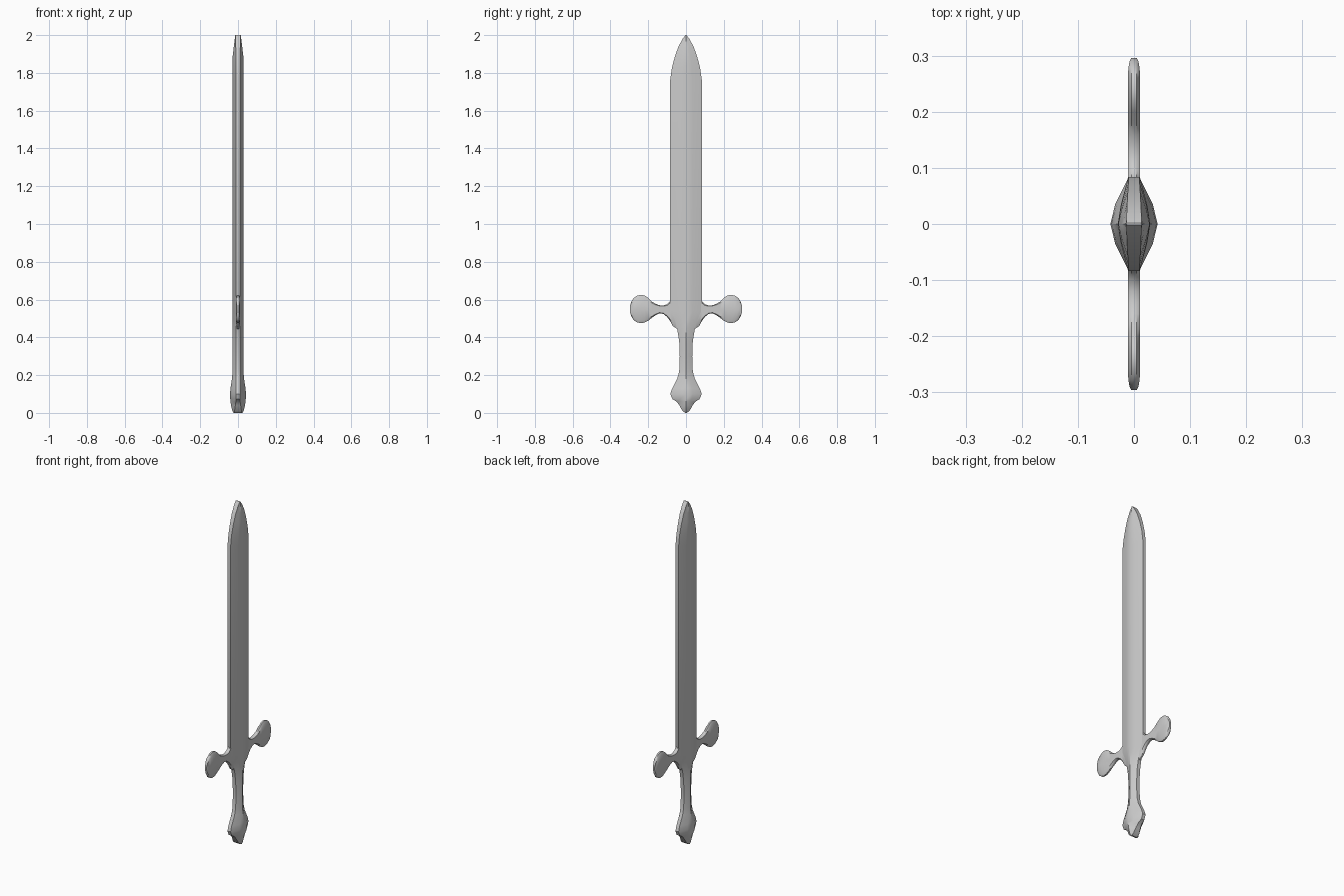
import bpy, bmesh
from mathutils import Vector


def loft(name, rings):
    """Skin a list of equal-length point rings and cap both ends."""
    bm = bmesh.new()
    loops = [[bm.verts.new(p) for p in ring] for ring in rings]
    n = len(loops[0])
    for a, b in zip(loops, loops[1:]):
        for i in range(n):
            j = (i + 1) % n
            bm.faces.new((a[i], a[j], b[j], b[i]))
    bm.faces.new(loops[0])
    bm.faces.new(loops[-1])
    bmesh.ops.recalc_face_normals(bm, faces=bm.faces)
    mesh = bpy.data.meshes.new(name)
    bm.to_mesh(mesh)
    bm.free()
    obj = bpy.data.objects.new(name, mesh)
    bpy.context.collection.objects.link(obj)
    return obj


def section(w, t, e, mid_w, mid_t):
    """Symmetric ridged section: thickness t at the ridge, e at the edge."""
    q = [(t, 0), (t * mid_t, w * mid_w), (e, w)]
    half = q + [(-x, y) for x, y in reversed(q)]
    return half + [(-t * mid_t, -w * mid_w), (-e, -w), (e, -w),
                   (t * mid_t, -w * mid_w)]


def smooth(obj, angle):
    bpy.ops.object.select_all(action='DESELECT')
    obj.select_set(True)
    bpy.context.view_layer.objects.active = obj
    bpy.ops.object.shade_smooth_by_angle(angle=angle)


# Blade, grip and pommel: z, half width, half thickness, half edge thickness
blade_stations = [
    (0.0, 0.004, 0.024, 0.018), (0.012, 0.020, 0.030, 0.018),
    (0.04, 0.035, 0.037, 0.014), (0.06, 0.050, 0.040, 0.011),
    (0.073, 0.072, 0.041, 0.010), (0.10, 0.083, 0.042, 0.010),
    (0.13, 0.073, 0.040, 0.010), (0.18, 0.047, 0.032, 0.010),
    (0.22, 0.036, 0.029, 0.010), (0.30, 0.033, 0.028, 0.010),
    (0.38, 0.036, 0.028, 0.010), (0.44, 0.046, 0.029, 0.010),
    (0.49, 0.062, 0.029, 0.010), (0.54, 0.084, 0.029, 0.010),
    (1.76, 0.084, 0.029, 0.010), (1.83, 0.074, 0.029, 0.010),
    (1.89, 0.058, 0.028, 0.011), (1.94, 0.040, 0.022, 0.012),
    (1.98, 0.018, 0.017, 0.013), (2.0, 0.002, 0.015, 0.013)]
blade = loft("blade_and_hilt", [
    [(x, y, z) for x, y in section(w, t, e, 0.42, 0.80)]
    for z, w, t, e in blade_stations])
smooth(blade, 0.5)

# Guard arm with flat paddle end: y, bottom z, top z, half thickness
arm_stations = [
    (0.040, 0.44, 0.62, 0.011), (0.070, 0.46, 0.62, 0.011),
    (0.085, 0.488, 0.590, 0.011), (0.10, 0.508, 0.575, 0.011),
    (0.12, 0.524, 0.569, 0.011), (0.14, 0.527, 0.570, 0.011),
    (0.16, 0.518, 0.577, 0.011), (0.18, 0.504, 0.589, 0.011),
    (0.20, 0.488, 0.609, 0.011), (0.22, 0.478, 0.622, 0.011),
    (0.24, 0.475, 0.625, 0.011), (0.26, 0.480, 0.620, 0.011),
    (0.278, 0.492, 0.607, 0.010), (0.290, 0.512, 0.588, 0.008),
    (0.296, 0.535, 0.565, 0.005)]
arm = loft("guard_arms", [
    [(x, y, (lo + hi) / 2 + v)
     for x, v in section((hi - lo) / 2, t, t * 0.4, 0.82, 1.0)]
    for y, lo, hi, t in arm_stations])
smooth(arm, 0.7)
mirror = arm.modifiers.new("mirror", 'MIRROR')
mirror.use_axis = (False, True, False)
mirror.use_mirror_merge = False
